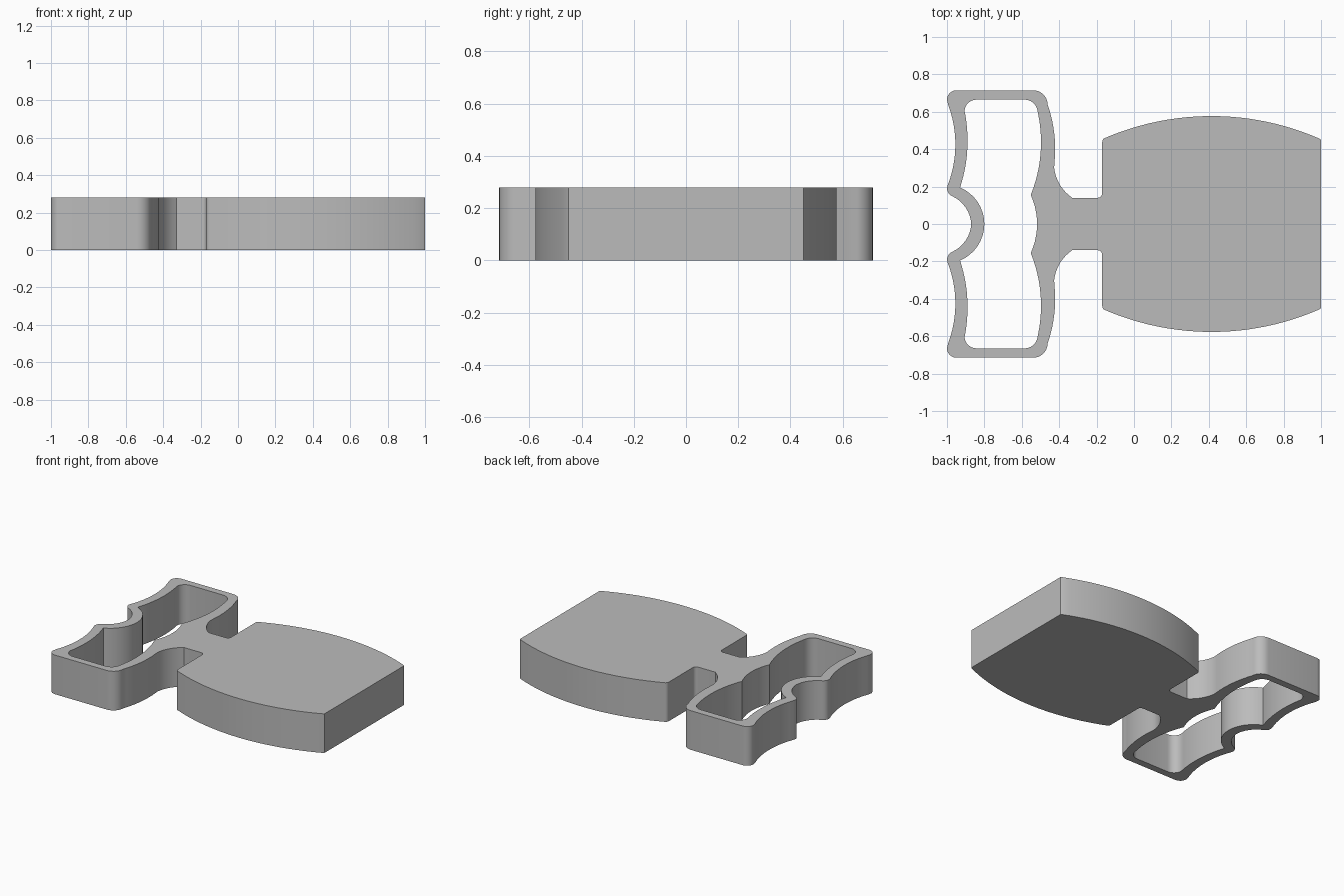
import bpy
import bmesh
import math
from mathutils import Vector

HEIGHT = 0.28

cube = bpy.data.objects.get("Cube")
if cube:
    bpy.data.objects.remove(cube, do_unlink=True)


def arc(a, mid, b, steps=8):
    """Points on the circle from a through mid to b."""
    a, m, b = Vector(a), Vector(mid), Vector(b)
    d = 2 * (a.x * (m.y - b.y) + m.x * (b.y - a.y) + b.x * (a.y - m.y))
    sa, sm, sb = a.dot(a), m.dot(m), b.dot(b)
    c = Vector(((sa * (m.y - b.y) + sm * (b.y - a.y) + sb * (a.y - m.y)) / d,
                (sa * (b.x - m.x) + sm * (a.x - b.x) + sb * (m.x - a.x)) / d))
    start, mid_ang, end = (math.atan2(p.y - c.y, p.x - c.x) for p in (a, m, b))
    turn = 2 * math.pi
    sweep = (end - start) % turn
    if (mid_ang - start) % turn > sweep:
        sweep -= turn
    r = (a - c).length
    angles = [start + sweep * i / steps for i in range(steps + 1)]
    return [(c.x + r * math.cos(t), c.y + r * math.sin(t)) for t in angles]


def mirrored(half):
    """Close a half outline across the x axis, dropping repeated points."""
    loop = []
    for x, y in half + [(x, -y) for x, y in reversed(half)]:
        p = Vector((x, y, 0))
        if not loop or (p - loop[-1]).length > 0.002:
            loop.append(p)
    if (loop[0] - loop[-1]).length < 0.002:
        loop.pop()
    return loop


# Outer silhouette: paddle, neck, flared frame, notch
outer = (
    [(1, 0), (1, 0.45)]
    + arc((0.99, 0.457), (0.41, 0.577), (-0.15, 0.462), 24)
    + arc((-0.15, 0.462), (-0.165, 0.453), (-0.17, 0.438), 4)
    + arc((-0.17, 0.165), (-0.177, 0.147), (-0.195, 0.14), 5)
    + arc((-0.33, 0.14), (-0.39, 0.2), (-0.427, 0.3), 8)
    + arc((-0.425, 0.33), (-0.424, 0.46), (-0.462, 0.64), 10)
    + arc((-0.462, 0.64), (-0.484, 0.692), (-0.54, 0.715), 8)
    + arc((-0.95, 0.715), (-0.985, 0.7), (-1, 0.665), 6)
    + arc((-0.993, 0.635), (-0.955, 0.43), (-0.997, 0.205), 12)
    + arc((-0.997, 0.205), (-0.996, 0.172), (-0.97, 0.148), 5)
    + arc((-0.97, 0.148), (-0.895, 0.08), (-0.87, 0), 8)
)

# Window inside the frame
window = (
    arc((-0.518, 0), (-0.527, 0.08), (-0.552, 0.155), 5)
    + arc((-0.552, 0.155), (-0.498, 0.4), (-0.515, 0.6), 12)
    + arc((-0.515, 0.6), (-0.536, 0.645), (-0.58, 0.665), 6)
    + arc((-0.84, 0.665), (-0.886, 0.648), (-0.906, 0.605), 6)
    + arc((-0.906, 0.605), (-0.89, 0.43), (-0.93, 0.195), 12)
    + arc((-0.93, 0.195), (-0.837, 0.119), (-0.8, 0), 8)
)

# Fill between the two outlines and extrude upward
bm = bmesh.new()
edges = []
for loop in (mirrored(outer), mirrored(window)):
    verts = [bm.verts.new(p) for p in loop]
    edges += [bm.edges.new((v, verts[i - 1])) for i, v in enumerate(verts)]
bmesh.ops.triangle_fill(bm, edges=edges, use_beauty=True, normal=(0, 0, 1))
top = bmesh.ops.extrude_face_region(bm, geom=bm.faces[:], use_keep_orig=True)
bmesh.ops.translate(bm, vec=(0, 0, HEIGHT),
                    verts=[g for g in top["geom"] if isinstance(g, bmesh.types.BMVert)])
bmesh.ops.recalc_face_normals(bm, faces=bm.faces[:])

mesh = bpy.data.meshes.new("paddle_with_frame")
bm.to_mesh(mesh)
bm.free()
body = bpy.data.objects.new("paddle_with_frame", mesh)
bpy.context.collection.objects.link(body)

# Plain grey
grey = bpy.data.materials.new("light_grey")
grey.use_nodes = True
colour = (0.5, 0.5, 0.5, 1)
grey.diffuse_color = colour
grey.node_tree.nodes["Principled BSDF"].inputs["Base Color"].default_value = colour
mesh.materials.append(grey)

bpy.ops.object.select_all(action="DESELECT")
body.select_set(True)
bpy.context.view_layer.objects.active = body
bpy.ops.object.shade_smooth_by_angle(angle=math.radians(30))
